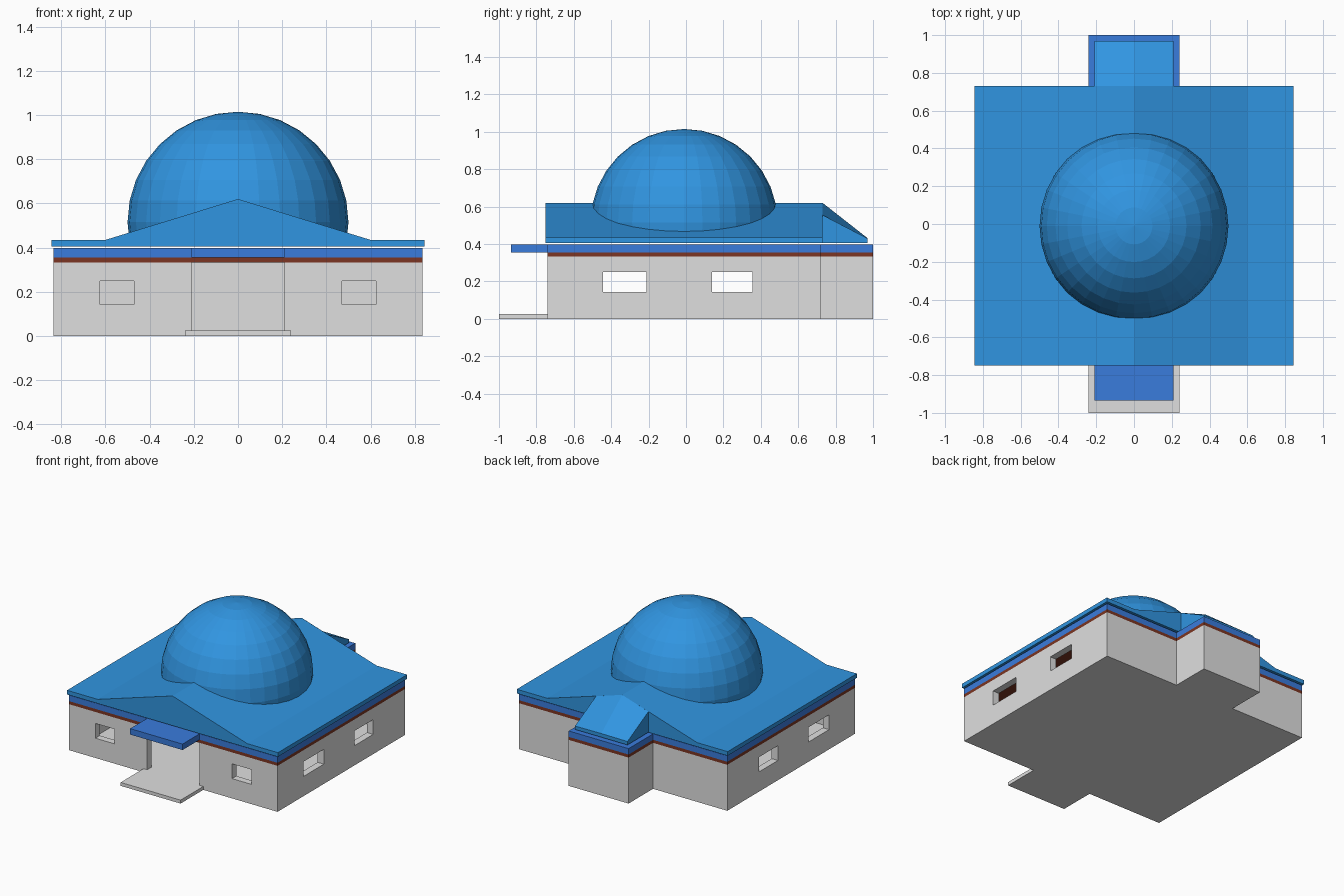
import bpy, bmesh
from mathutils import Vector

if "Cube" in bpy.data.objects:
    bpy.data.objects.remove(bpy.data.objects["Cube"])


def material(name, color):
    m = bpy.data.materials.new(name)
    m.diffuse_color = (*color, 1)
    m.use_nodes = True
    m.node_tree.nodes["Principled BSDF"].inputs["Base Color"].default_value = m.diffuse_color
    return m


GREY = material("wall_grey", (0.74, 0.74, 0.74))
BROWN = material("trim_brown", (0.20, 0.036, 0.016))
BAND = material("band_blue", (0.042, 0.20, 0.72))
ROOF = material("roof_blue", (0.03, 0.30, 0.75))


def finish(name, bm, mat):
    bmesh.ops.recalc_face_normals(bm, faces=bm.faces)
    me = bpy.data.meshes.new(name)
    bm.to_mesh(me)
    bm.free()
    ob = bpy.data.objects.new(name, me)
    bpy.context.collection.objects.link(ob)
    if mat:
        me.materials.append(mat)
    return ob


def prism(name, points, offset, mat):
    """Extrude a closed outline of 3D points along offset."""
    bm = bmesh.new()
    face = bm.faces.new([bm.verts.new(p) for p in points])
    out = bmesh.ops.extrude_face_region(bm, geom=[face])
    verts = [g for g in out["geom"] if isinstance(g, bmesh.types.BMVert)]
    bmesh.ops.translate(bm, verts=verts, vec=Vector(offset))
    return finish(name, bm, mat)


def box(name, x0, x1, y0, y1, z0, z1, mat=None):
    pts = [(x0, y0, z0), (x1, y0, z0), (x1, y1, z0), (x0, y1, z0)]
    return prism(name, pts, (0, 0, z1 - z0), mat)


def cut(target, cutter):
    cutter.hide_render = True
    cutter.hide_viewport = True
    mod = target.modifiers.new("cut_" + cutter.name, "BOOLEAN")
    mod.operation = "DIFFERENCE"
    mod.solver = "EXACT"
    mod.object = cutter


# Plan outline: main block with a narrow bay at the back
W, F, B, BAY, END, T = 0.835, -0.74, 0.72, 0.24, 1.0, 0.05
half = [(W, F), (W, B), (BAY, B), (BAY, END)]
plan = half + [(-x, y) for x, y in reversed(half)]


def storey(name, z0, z1, mat):
    return prism(name, [(x, y, z0) for x, y in plan], (0, 0, z1 - z0), mat)


# Walls, hollowed, with doorway and windows
walls = storey("walls", 0, 0.333, GREY)
cut(walls, box("room_cutter", -W + T, W - T, F + T, B - T, 0.025, 0.5))
cut(walls, box("bay_cutter", -0.21, 0.21, B - 0.2, 0.97, 0.025, 0.5))
cut(walls, box("door_cutter", -0.21, 0.21, F - 0.1, F + 0.2, 0.025, 0.5))
for i, (y0, y1) in enumerate([(-0.445, -0.21), (0.14, 0.355)]):
    cut(walls, box(f"side_window_cutter_{i}", -1, 1, y0, y1, 0.143, 0.25))
for s in (-1, 1):
    a, b = sorted((s * 0.47, s * 0.625))
    cut(walls, box(f"front_window_cutter_{s}", a, b, F - 0.1, F + 0.1, 0.143, 0.25))

# Trim, band, porch and canopy
storey("brown_trim", 0.333, 0.355, BROWN)
storey("blue_band", 0.355, 0.398, BAND)
box("porch", -0.24, 0.24, -1.0, F, 0, 0.025, GREY)
box("canopy", -0.21, 0.21, -0.935, F, 0.355, 0.398, BAND)

# Main roof: flat eaves with a shallow gable
LOW, EAVE, RIDGE = 0.405, 0.435, 0.62
profile = [(-0.845, LOW), (0.845, LOW), (0.845, EAVE), (0.6, EAVE),
           (0, RIDGE), (-0.6, EAVE), (-0.845, EAVE)]
prism("main_roof", [(x, -0.75, z) for x, z in profile], (0, 1.48, 0), ROOF)

# Bay roof: the gable section falling to a low edge at the back
bm = bmesh.new()
near, far = [[bm.verts.new((x, y, z)) for x, z in
              [(-0.21, LOW), (0.21, LOW), (0.21, side), (0, top), (-0.21, side)]]
             for y, side, top in [(0.73, 0.555, RIDGE), (0.97, 0.43, 0.432)]]
bm.faces.new(near)
bm.faces.new(far)
for i in range(5):
    j = (i + 1) % 5
    bm.faces.new([near[i], near[j], far[j], far[i]])
finish("bay_roof", bm, ROOF)

# Dome: sphere with everything under the roof removed
bm = bmesh.new()
bmesh.ops.create_uvsphere(bm, u_segments=32, v_segments=16, radius=0.5)
bmesh.ops.translate(bm, verts=bm.verts, vec=(0, -0.01, 0.515))
bmesh.ops.bisect_plane(bm, geom=bm.verts[:] + bm.edges[:] + bm.faces[:],
                       plane_co=(0, 0, 0.44), plane_no=(0, 0, 1), clear_inner=True)
finish("dome", bm, ROOF)
